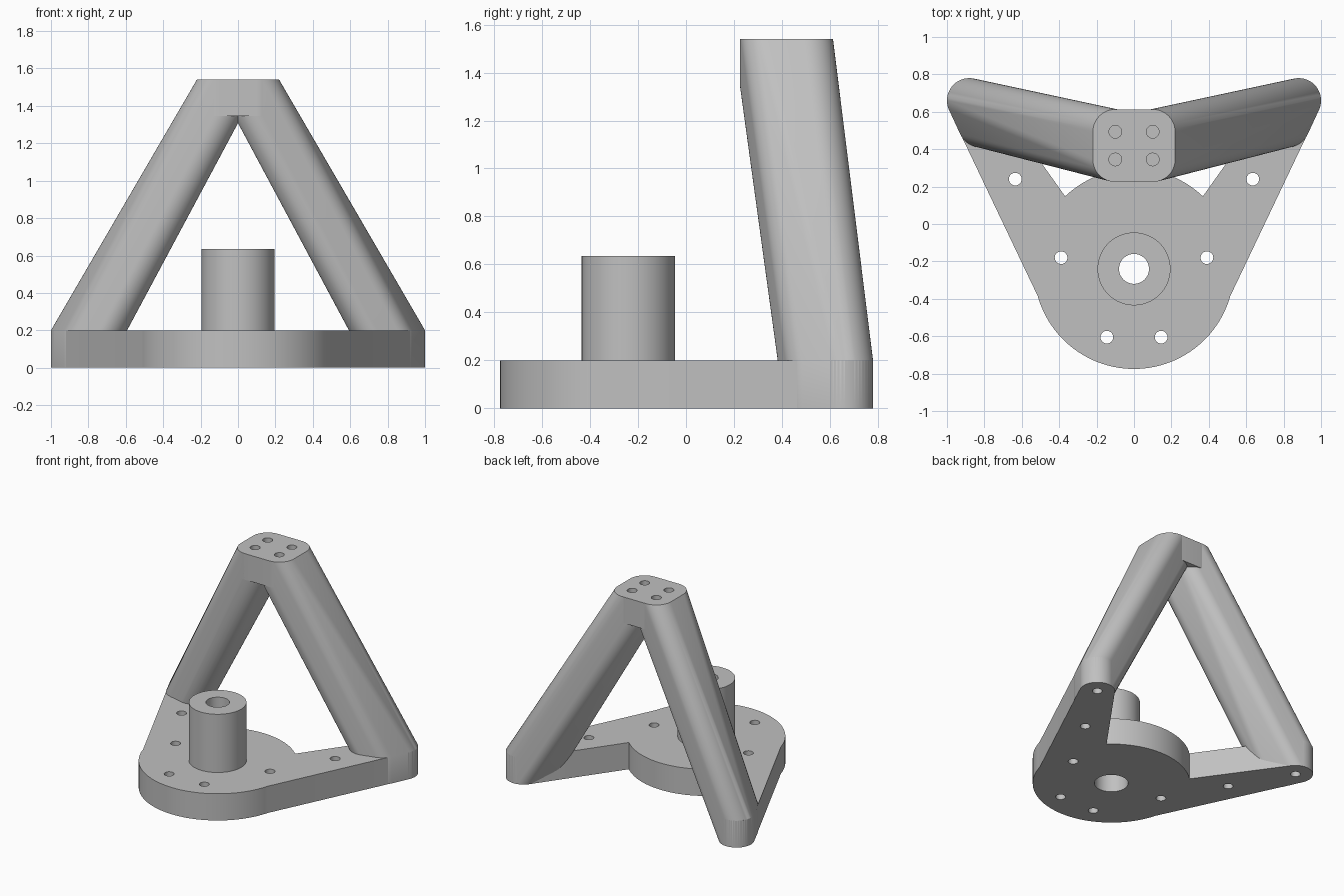
import bpy, bmesh, math

if "Cube" in bpy.data.objects:
    bpy.data.objects.remove(bpy.data.objects["Cube"])

GREY = (0.53, 0.53, 0.53, 1)
grey = bpy.data.materials.new("plain grey")
grey.use_nodes = True
grey.diffuse_color = GREY
grey.node_tree.nodes["Principled BSDF"].inputs["Base Color"].default_value = GREY

PLATE, HEIGHT, BLOCK = 0.2, 1.54, 1.345      # plate top, overall top, block underside
HUB_Y, HUB_R, TIP_R = -0.24, 0.535, 0.12
TIP = (0.88, 0.66)                           # arm end
HEEL = (0.82, 0.53)                          # second foot circle of a leg
BLOCK_Y = (0.345, 0.493)


def arc(centre, radius, start, end, steps):
    angles = [math.radians(start + (end - start) * i / steps) for i in range(steps + 1)]
    return [(centre[0] + radius * math.cos(a), centre[1] + radius * math.sin(a)) for a in angles]


def circle(x, y, radius, steps=48):
    return arc((x, y), radius, 0, 360, steps)[:-1]


def finish(name, bm):
    bmesh.ops.recalc_face_normals(bm, faces=bm.faces)
    mesh = bpy.data.meshes.new(name)
    bm.to_mesh(mesh)
    bm.free()
    mesh.materials.append(grey)
    obj = bpy.data.objects.new(name, mesh)
    bpy.context.collection.objects.link(obj)
    return obj


def prism(name, outline, bottom, top):
    bm = bmesh.new()
    face = bm.faces.new([bm.verts.new((x, y, bottom)) for x, y in outline])
    out = bmesh.ops.extrude_face_region(bm, geom=[face])
    for v in out["geom"]:
        if isinstance(v, bmesh.types.BMVert):
            v.co.z = top
    return finish(name, bm)


def hull(name, rings):
    """Convex skin around upright cylinders given as (x, y, bottom, top)."""
    bm = bmesh.new()
    for x, y, bottom, top in rings:
        for px, py in circle(x, y, TIP_R):
            bm.verts.new((px, py, bottom))
            bm.verts.new((px, py, top))
    out = bmesh.ops.convex_hull(bm, input=bm.verts)
    inside = [v for v in bm.verts if not v.link_faces]
    bmesh.ops.delete(bm, geom=inside, context="VERTS")
    bmesh.ops.dissolve_limit(bm, angle_limit=0.002, verts=bm.verts, edges=bm.edges)
    return finish(name, bm)


def cut(obj, cutters):
    bpy.context.view_layer.objects.active = obj
    for cutter in cutters:
        mod = obj.modifiers.new("hole", "BOOLEAN")
        mod.operation, mod.solver, mod.object = "DIFFERENCE", "EXACT", cutter
        bpy.ops.object.modifier_apply(modifier=mod.name)


# Base plate: round hub with two tapering arms
half = arc((0, HUB_Y), HUB_R, -90, -15.7, 24)
half += arc(TIP, TIP_R, -25.5, 144.5, 24)
half += arc((0, HUB_Y), HUB_R, 46.5, 90, 14)
outline = half + [(-x, y) for x, y in reversed(half[1:-1])]
plate = prism("base_plate", outline, 0, PLATE)

# Hub boss
boss = prism("hub_boss", circle(0, HUB_Y, 0.195, 64), PLATE, 0.635)

# Mounting block at the top
block = hull("top_block", [(x, y, BLOCK, HEIGHT) for x in (-0.1, 0.1) for y in BLOCK_Y])

# Sloping legs from the arm ends to the block
legs = []
for side, name in ((1, "left_leg"), (-1, "right_leg")):
    feet = [(side * x, y, 0, PLATE) for x, y in (TIP, HEEL)]
    head = [(side * 0.1, y, BLOCK, HEIGHT) for y in BLOCK_Y]
    legs.append(hull(name, feet + head))

# Hole cutters
bore = [prism("bore_cutter", circle(0, HUB_Y, 0.08), -0.1, 0.8),
        prism("counterbore_cutter", circle(0, HUB_Y, 0.115), -0.1, 0.42)]
bolts, tips, screws = [], {}, {}
for side in (1, -1):
    for x, y in ((0.635, 0.24), (0.39, -0.18), (0.145, -0.605)):
        bolts.append(prism("bolt_cutter", circle(side * x, y, 0.034, 24), -0.1, 0.3))
    tips[side] = prism("tip_cutter", circle(side * TIP[0], TIP[1], 0.034, 24), -0.1, 0.19)
    screws[side] = [prism("screw_cutter", circle(side * 0.1, y, 0.034, 24), 1.4, 1.64)
                    for y in BLOCK_Y]

cut(plate, bore + bolts + list(tips.values()))
cut(boss, bore)
cut(block, screws[1] + screws[-1])
for side, leg in zip((1, -1), legs):
    cut(leg, [tips[side]] + screws[1] + screws[-1])

for cutter in bore + bolts + list(tips.values()) + screws[1] + screws[-1]:
    bpy.data.objects.remove(cutter)

# Smooth shading with crisp edges
bpy.ops.object.select_all(action="DESELECT")
for obj in [plate, boss, block] + legs:
    obj.select_set(True)
bpy.context.view_layer.objects.active = plate
bpy.ops.object.shade_smooth_by_angle(angle=math.radians(30))
